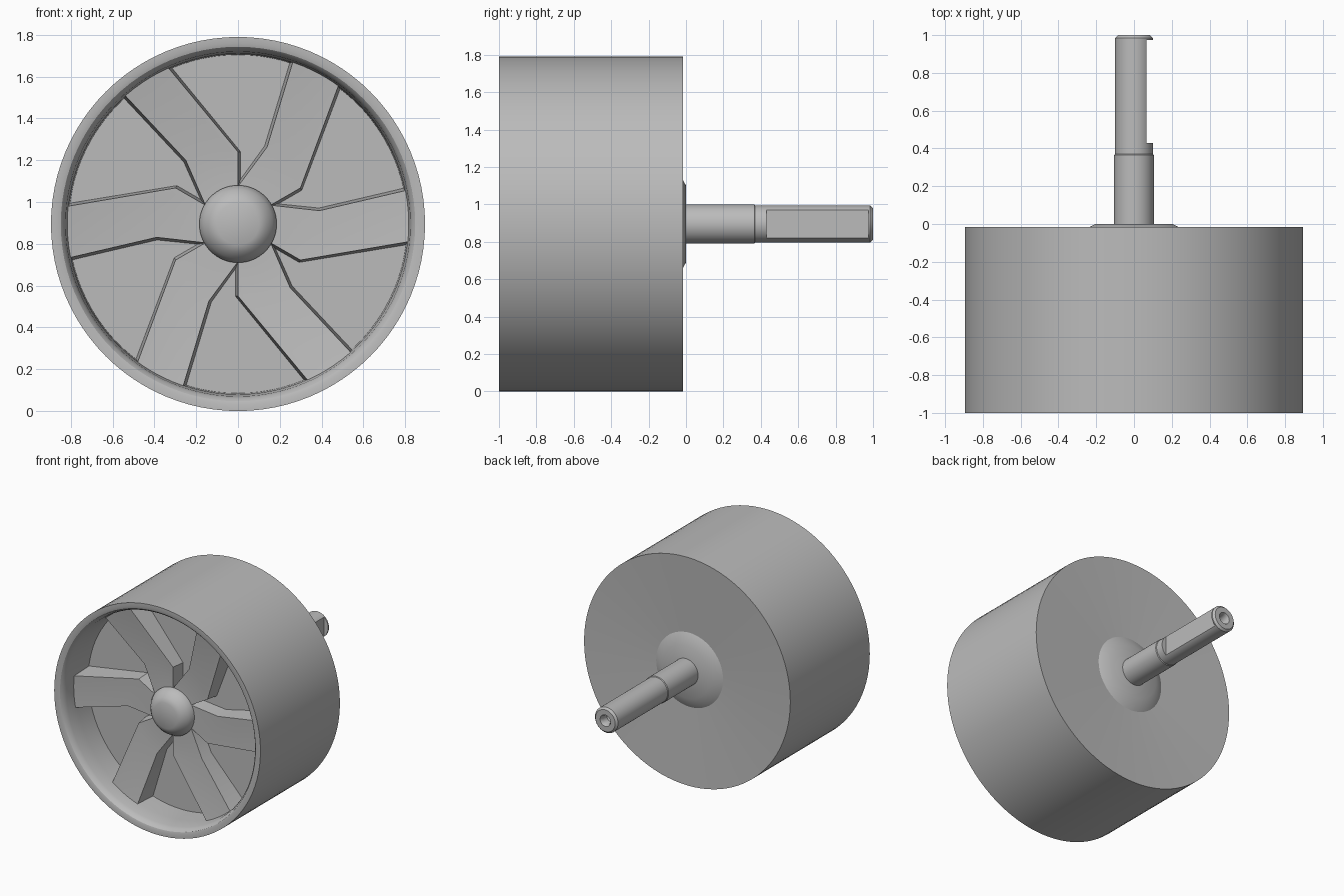
import bpy, bmesh, math
from mathutils import Matrix

AXIS_Z = 0.895
SEGMENTS = 96

if "Cube" in bpy.data.objects:
    bpy.data.objects.remove(bpy.data.objects["Cube"])

metal = bpy.data.materials.new("plain_grey")
metal.use_nodes = True
metal.diffuse_color = (0.5, 0.5, 0.5, 1)
bsdf = metal.node_tree.nodes["Principled BSDF"]
bsdf.inputs["Base Color"].default_value = (0.5, 0.5, 0.5, 1)
bsdf.inputs["Roughness"].default_value = 0.6


def add_object(name, bm):
    bmesh.ops.remove_doubles(bm, verts=bm.verts, dist=1e-5)
    bmesh.ops.recalc_face_normals(bm, faces=bm.faces)
    mesh = bpy.data.meshes.new(name)
    bm.to_mesh(mesh)
    bm.free()
    mesh.materials.append(metal)
    obj = bpy.data.objects.new(name, mesh)
    obj.location.z = AXIS_Z
    bpy.context.collection.objects.link(obj)
    return obj


def select_only(obj):
    bpy.ops.object.select_all(action="DESELECT")
    obj.select_set(True)
    bpy.context.view_layer.objects.active = obj


def smooth(obj):
    select_only(obj)
    bpy.ops.object.shade_smooth_by_angle(angle=math.radians(30))


def lathe(name, profile):
    """Turn (radius, y) points about the y axis."""
    bm = bmesh.new()
    verts = [bm.verts.new((r, y, 0)) for r, y in profile]
    edges = [bm.edges.new(pair) for pair in zip(verts, verts[1:])]
    bmesh.ops.spin(bm, geom=verts + edges, cent=(0, 0, 0), axis=(0, 1, 0),
                   angle=math.tau, steps=SEGMENTS)
    return add_object(name, bm)


# Drum: open front with a rounded lip, dished back and a raised boss
drum = lathe("drum", [
    (0, -0.70), (0.81, -0.70), (0.815, -0.85), (0.825, -0.95),
    (0.835, -0.98), (0.848, -0.995), (0.865, -1.0), (0.895, -1.0),
    (0.895, -0.015), (0.29, -0.045), (0.205, 0), (0, 0)])
smooth(drum)

# Hub cap in the middle of the blades
hub = lathe("hub_cap", [
    (0, -0.70), (0.185, -0.70), (0.185, -0.815), (0.165, -0.85),
    (0.135, -0.883), (0.1, -0.9), (0, -0.9)])
smooth(hub)

# Shaft with a step, chamfered end and centre hole
shaft = lathe("shaft", [
    (0, -0.03), (0.105, -0.03), (0.105, 0.365), (0.1, 0.37), (0.1, 0.985),
    (0.085, 1.0), (0.045, 1.0), (0.035, 0.98), (0.035, 0.93), (0, 0.91)])

# Flat cut along the +x side of the shaft
bm = bmesh.new()
bmesh.ops.create_cube(bm, size=1, matrix=Matrix.Translation((0.165, 0.7025, 0))
                      @ Matrix.Diagonal((0.2, 0.545, 0.4, 1)))
cutter = add_object("flat_cutter", bm)
cutter.hide_render = True
cut = shaft.modifiers.new("flat", "BOOLEAN")
cut.operation = "DIFFERENCE"
cut.solver = "EXACT"
cut.object = cutter
select_only(shaft)
bpy.ops.object.modifier_apply(modifier="flat")
bpy.data.objects.remove(cutter)
smooth(shaft)

# Blades: rows of (right radius, right angle, left radius, left angle, top y)
ROWS = [(0.18, 90, 0.18, 150, -0.805),
        (0.345, 90, 0.394, 129.3, -0.805),
        (0.817, 114, 0.817, 131.3, -0.87)]
COLUMNS = 8
DRAFT = 0.014


def blade(name, turn):
    bm = bmesh.new()
    grids = []
    for base in (False, True):
        grid = []
        for r0, a0, r1, a1, top in ROWS:
            line = []
            for i in range(COLUMNS + 1):
                t = i / COLUMNS
                r = r0 + (r1 - r0) * t
                a = math.radians(a0 + (a1 - a0) * t + turn)
                if base:
                    a += (2 * t - 1) * DRAFT / r
                y = -0.69 if base else top
                line.append(bm.verts.new((r * math.cos(a), y, r * math.sin(a))))
            grid.append(line)
        grids.append(grid)
        for lo, hi in zip(grid, grid[1:]):
            for i in range(COLUMNS):
                bm.faces.new((lo[i], lo[i + 1], hi[i + 1], hi[i]))
    # Side walls join the top and base outlines
    top_loop, base_loop = [
        g[0] + [row[-1] for row in g[1:]] + g[-1][-2::-1] + [g[1][0]] for g in grids]
    for i in range(len(top_loop)):
        j = (i + 1) % len(top_loop)
        bm.faces.new((top_loop[i], top_loop[j], base_loop[j], base_loop[i]))
    smooth(add_object(name, bm))


for k in range(6):
    blade(f"blade_{k + 1}", 60 * k)
